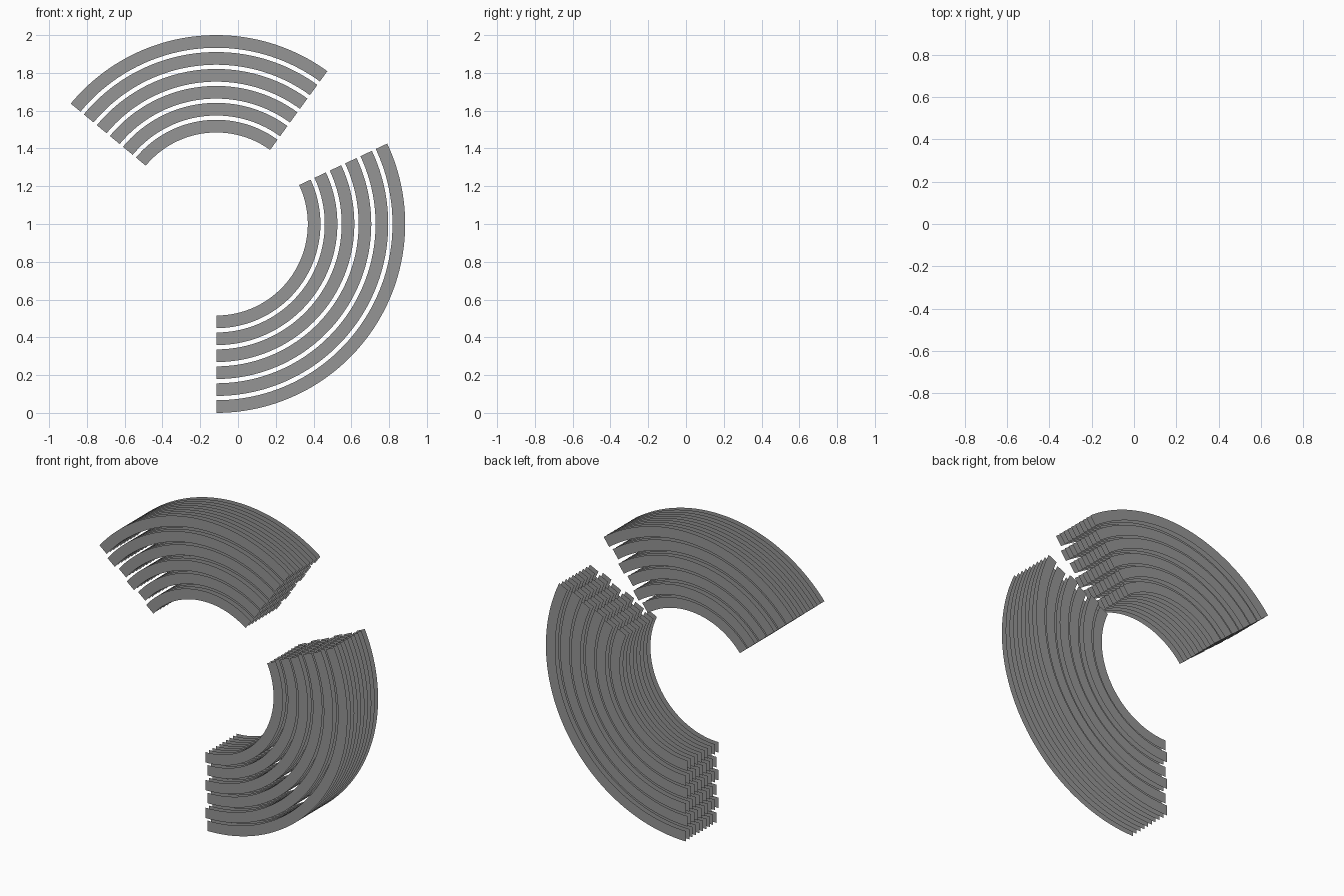
import bpy, bmesh
from math import cos, sin, radians

cube = bpy.data.objects.get("Cube")
if cube:
    bpy.data.objects.remove(cube)

grey = bpy.data.materials.new("mid grey")
grey.use_nodes = True
colour = (0.3, 0.3, 0.3, 1)
grey.diffuse_color = colour
grey.node_tree.nodes["Principled BSDF"].inputs["Base Color"].default_value = colour

CX, CZ = -0.115, 1.0          # shared centre of all arcs
PITCH, WIDTH = 0.0897, 0.067  # ring spacing and band width
LAYERS, DEPTH = 20, 0.33      # thin sheets stacked front to back


def add_band(bm, outer, start, end, y):
    """One flat curved band, facing the front."""
    steps = round((end - start) / 1.8)
    rows = []
    for i in range(steps + 1):
        a = radians(start + (end - start) * i / steps)
        rows.append([bm.verts.new((CX + r * cos(a), y, CZ + r * sin(a)))
                     for r in (outer - WIDTH, outer)])
    for (a, b), (c, d) in zip(rows, rows[1:]):
        bm.faces.new((a, b, d, c))


def add_sector(name, start, end):
    """Stack of layers; odd and even layers hold alternate rings."""
    bm = bmesh.new()
    for layer in range(LAYERS):
        y = -DEPTH / 2 + DEPTH * layer / (LAYERS - 1)
        for ring in range(1 - layer % 2, 6, 2):
            add_band(bm, 1 - PITCH * ring, start, end, y)
    mesh = bpy.data.meshes.new(name)
    bm.to_mesh(mesh)
    bm.free()
    mesh.materials.append(grey)
    bpy.context.collection.objects.link(bpy.data.objects.new(name, mesh))


add_sector("lower_arc_bands", -90, 25.2)
add_sector("upper_arc_bands", 54, 140.4)
